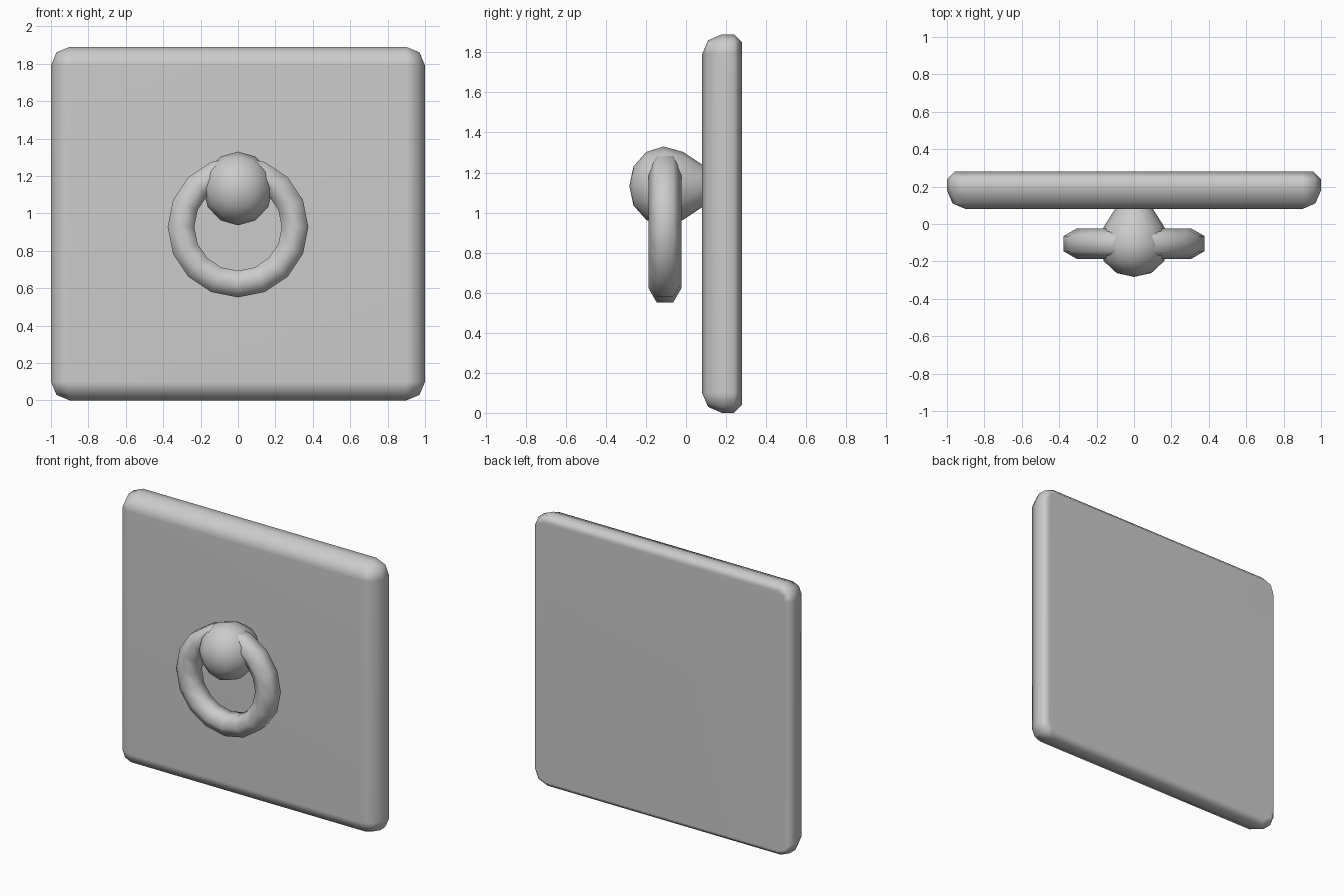
import bpy, bmesh
from math import sin, cos, pi, radians

cube = bpy.data.objects.get("Cube")
if cube:
    bpy.data.objects.remove(cube, do_unlink=True)

grey = bpy.data.materials.new("plain grey")
grey.use_nodes = True
COLOUR = (0.6, 0.6, 0.6, 1)
grey.diffuse_color = COLOUR
grey.node_tree.nodes["Principled BSDF"].inputs["Base Color"].default_value = COLOUR


def skin(name, rings, closed=False):
    """Join equal-length point rings into a smooth surface, capped unless closed."""
    bm = bmesh.new()
    loops = [[bm.verts.new(p) for p in ring] for ring in rings]
    pairs = list(zip(loops, loops[1:]))
    if closed:
        pairs.append((loops[-1], loops[0]))
    else:
        bm.faces.new(loops[0])
        bm.faces.new(loops[-1])
    for a, b in pairs:
        n = len(a)
        for i in range(n):
            bm.faces.new((a[i], a[(i + 1) % n], b[(i + 1) % n], b[i]))
    bmesh.ops.remove_doubles(bm, verts=bm.verts, dist=0.0005)
    bmesh.ops.recalc_face_normals(bm, faces=bm.faces)
    for f in bm.faces:
        f.smooth = True
    mesh = bpy.data.meshes.new(name)
    bm.to_mesh(mesh)
    bm.free()
    mesh.materials.append(grey)
    obj = bpy.data.objects.new(name, mesh)
    bpy.context.collection.objects.link(obj)
    return obj


# Back plate: rounded rectangles stacked from front to back
HALF_W, HALF_H, ROUND = 1.0, 0.945, 0.1


def rounded_rect(y, r):
    pts = []
    for k, (sx, sz) in enumerate(((1, 1), (-1, 1), (-1, -1), (1, -1))):
        for step in range(3):
            a = k * pi / 2 + step * pi / 4
            pts.append((sx * (HALF_W - ROUND) + r * cos(a), y,
                        HALF_H + sz * (HALF_H - ROUND) + r * sin(a)))
    return pts


plate_steps = ((0.08, 0), (0.11, 0.07), (0.18, 0.1), (0.24, 0.1), (0.28, 0.06))
plate = skin("back_plate", [rounded_rect(y, r) for y, r in plate_steps])
plate.modifiers.new("even_shading", "WEIGHTED_NORMAL")

# Pull ring: six-sided tube swept round sixteen steps
MAJOR, MINOR, RING_Y, RING_Z = 0.305, 0.082, -0.105, 0.927
ring_sections = []
for i in range(16):
    turn = i * pi / 8
    section = []
    for j in range(6):
        a = j * pi / 3
        rad = MAJOR + MINOR * sin(a)
        section.append((rad * cos(turn), RING_Y + MINOR * cos(a), RING_Z + rad * sin(turn)))
    ring_sections.append(section)
skin("pull_ring", ring_sections, closed=True)

# Knob: ball that tapers back into the plate
knob_steps = ((-0.283, 0), (-0.262, 0.098), (-0.198, 0.17), (-0.112, 0.197),
              (-0.015, 0.17), (0.09, 0.1))
knob_rings = [[(0.95 * r * cos(radians(30 * i)), y, 1.133 + r * sin(radians(30 * i)))
               for i in range(12)] for y, r in knob_steps]


def knob_mesh():
    # The front tip is a single point, so cap only the hidden rear end
    bm = bmesh.new()
    tip = bm.verts.new((0, knob_steps[0][0], 1.133))
    loops = [[bm.verts.new(p) for p in ring] for ring in knob_rings[1:]]
    for i in range(12):
        k = (i + 1) % 12
        bm.faces.new((tip, loops[0][i], loops[0][k]))
        for a, b in zip(loops, loops[1:]):
            bm.faces.new((a[i], a[k], b[k], b[i]))
    bm.faces.new(loops[-1])
    bmesh.ops.recalc_face_normals(bm, faces=bm.faces)
    for f in bm.faces:
        f.smooth = len(f.verts) < 12
    mesh = bpy.data.meshes.new("knob")
    bm.to_mesh(mesh)
    bm.free()
    mesh.materials.append(grey)
    bpy.context.collection.objects.link(bpy.data.objects.new("knob", mesh))


knob_mesh()
